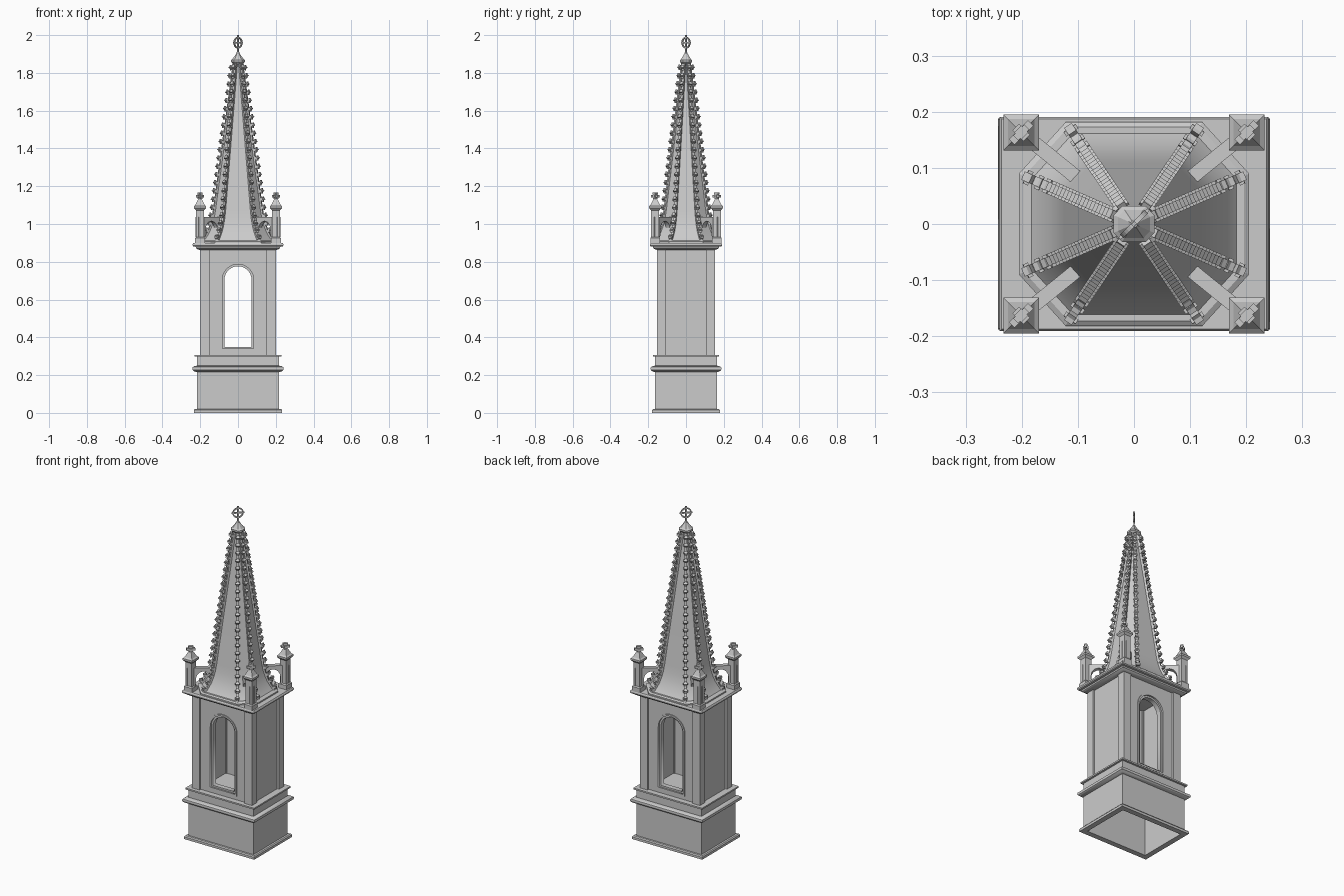
import bpy, bmesh, math
from mathutils import Matrix, Vector

if "Cube" in bpy.data.objects:
    bpy.data.objects.remove(bpy.data.objects["Cube"])

T, R = Matrix.Translation, Matrix.Rotation


def finish(name, bm, smooth=False):
    bmesh.ops.recalc_face_normals(bm, faces=bm.faces)
    me = bpy.data.meshes.new(name)
    bm.to_mesh(me)
    bm.free()
    ob = bpy.data.objects.new(name, me)
    bpy.context.collection.objects.link(ob)
    if smooth:
        bpy.ops.object.select_all(action='DESELECT')
        ob.select_set(True)
        bpy.context.view_layer.objects.active = ob
        bpy.ops.object.shade_smooth_by_angle(angle=math.radians(30))
    return ob


def loft(bm, rings, caps=(True, True)):
    """Skin a stack of equal-length point rings."""
    rows = [[bm.verts.new(p) for p in r] for r in rings]
    n = len(rows[0])
    for a, b in zip(rows, rows[1:]):
        for i in range(n):
            bm.faces.new((a[i], a[(i + 1) % n], b[(i + 1) % n], b[i]))
    if caps[0]:
        bm.faces.new(rows[0][::-1])
    if caps[1]:
        bm.faces.new(rows[-1])


def rect(hx, hy, z, cx=0, cy=0):
    return [(cx + sx * hx, cy + sy * hy, z) for sx, sy in ((-1, -1), (1, -1), (1, 1), (-1, 1))]


def prism(bm, poly, width, mat):
    """Extrude a polygon drawn in local XZ by width along local Y."""
    loft(bm, [[mat @ Vector((u, y, z)) for u, z in poly] for y in (-width / 2, width / 2)])


def box(bm, size, mat):
    bmesh.ops.create_cube(bm, size=1, matrix=mat @ Matrix.Diagonal((*size, 1)))


# ---- base: hollow plinth, open underneath, with lip and rounded moulding
bm = bmesh.new()
prof = [(-.015, .29), (-.015, 0), (.017, 0), (.017, .014), (.012, .02), (0, .02), (0, .216), (.014, .219),
        (.023, .227), (.025, .234), (.023, .242), (.014, .248), (0, .25), (0, .298), (.012, .298), (.012, .307)]
loft(bm, [rect(.217 + d, .163 + d, z) for d, z in prof])
finish("base_plinth", bm, True)

# ---- belfry pilasters and blank side walls
bm = bmesh.new()
for sx in (-1, 1):
    for sy in (-1, 1):
        box(bm, (.05, .048, .565), T((sx * .175, sy * .129, .5875)))
finish("corner_pilasters", bm)
bm = bmesh.new()
for sx in (-1, 1):
    box(bm, (.03, .23, .565), T((sx * .173, 0, .5875)))
finish("side_walls", bm)


# ---- arched front and back walls and stepped arch frames
def arch(w, z0, spring=.704, n=20):
    pts = [(-w, z0), (w, z0)]
    return pts + [(w * math.cos(math.pi * i / n), spring + w * math.sin(math.pi * i / n)) for i in range(n + 1)]


def pierced(name, outer, inner, y, depth):
    cu = bpy.data.curves.new(name, 'CURVE')
    cu.dimensions, cu.fill_mode, cu.extrude = '2D', 'BOTH', depth / 2
    for pts in (outer, inner):
        sp = cu.splines.new('POLY')
        sp.points.add(len(pts) - 1)
        for p, (x, z) in zip(sp.points, pts):
            p.co = (x, z, 0, 1)
        sp.use_cyclic_u = True
    tmp = bpy.data.objects.new(name, cu)
    bpy.context.collection.objects.link(tmp)
    bpy.context.view_layer.update()
    me = bpy.data.meshes.new_from_object(tmp.evaluated_get(bpy.context.evaluated_depsgraph_get()))
    bpy.data.objects.remove(tmp)
    me.transform(T((0, y, 0)) @ R(math.pi / 2, 4, 'X'))
    me.name = name
    ob = bpy.data.objects.new(name, me)
    bpy.context.collection.objects.link(ob)


for side, s in (("front", -1), ("back", 1)):
    wall = [(-.155, .305), (.155, .305), (.155, .87), (-.155, .87)]
    pierced(side + "_wall", wall, arch(.093, .33), s * .126, .03)
    pierced(side + "_arch_moulding", arch(.0935, .3295), arch(.083, .34), s * .130, .032)
    pierced(side + "_arch_reveal", arch(.0835, .3395), arch(.072, .35), s * .121, .03)

# ---- cornice
bm = bmesh.new()
prof = [(-.002, .862), (.012, .866), (.02, .872), (.022, .88), (.034, .881), (.038, .886), (.038, .894), (.034, .9)]
loft(bm, [rect(.202 + d, .153 + d, z) for d, z in prof])
finish("cornice", bm, True)

# ---- octagonal spire with flared foot
V1, V2 = (.19, .083), (.113, .168)
OCT = [(V1[0], -V1[1]), V1, V2, (-V2[0], V2[1]), (-V1[0], V1[1]), (-V1[0], -V1[1]), (-V2[0], -V2[1]), (V2[0], -V2[1])]
PATH = [(.97, .912), (.93, .922), (.87, .94), (.80, .965), (.74, .995), (.69, 1.03), (.65, 1.075), (.09, 1.86)]


def ring(s, z):
    return [(x * s, y * s, z) for x, y in OCT]


bm = bmesh.new()
loft(bm, [ring(s, z) for s, z in PATH])
finish("spire", bm, True)
bm = bmesh.new()
loft(bm, [ring(1.08, .895), ring(1.08, .908), ring(1.03, .914)])
finish("spire_plinth", bm)

# ---- ribs with leaf crockets along all eight edges
LEAF = [(0, -.012), (.010, -.006), (.017, -.013), (.021, -.004), (.029, 0), (.023, .007),
        (.022, .015), (.014, .011), (.008, .007), (0, .010)]
ribs, crockets = bmesh.new(), bmesh.new()
for vx, vy in OCT:
    turn, rad = R(math.atan2(vy, vx), 4, 'Z'), math.hypot(vx, vy)
    pts = [(s * rad, z) for s, z in PATH]
    prism(ribs, [(r + .007, z + .002) for r, z in pts] + [(r - .008, z - .002) for r, z in pts[::-1]], .014, turn)
    dist, step = .012, .044
    for (r0, z0), (r1, z1) in zip(pts, pts[1:]):
        length = math.hypot(r1 - r0, z1 - z0)
        while dist < length - .015 or (dist < length and z1 < 1.5):
            t = dist / length
            m = turn @ T((r0 + (r1 - r0) * t, 0, z0 + (z1 - z0) * t)) @ R(math.atan2(r1 - r0, z1 - z0), 4, 'Y')
            prism(crockets, LEAF, .016, m)
            box(crockets, (.009, .026, .009), m @ T((.017, 0, .001)) @ R(.6, 4, 'Y'))
            dist += step
        dist -= length
finish("spire_ribs", ribs)
finish("crockets", crockets)

# ---- corner pinnacles with finials, and flying buttresses
pins, fins, butt = bmesh.new(), bmesh.new(), bmesh.new()
bar = [(-.02, .93), (-.02, 1.037), (.137, 1.037), (.137, 1.0), (.112, .965)]
bar += [(.068 + .040 * math.cos(a), .97 + .045 * math.sin(a)) for a in [math.pi * i / 12 for i in range(13)]]
bar += [(.026, .93)]
for sx in (-1, 1):
    for sy in (-1, 1):
        c = (sx * .201, sy * .163)
        prof = [(.026, .895), (.026, .925), (.021, .932), (.021, 1.072), (.032, 1.084), (.032, 1.095),
                (.024, 1.102), (.010, 1.132), (.006, 1.138), (.006, 1.15)]
        loft(pins, [rect(h, h, z, *c) for h, z in prof])
        m = T((*c, 0)) @ R(math.pi / 4, 4, 'Z')
        box(fins, (.048, .014, .014), m @ T((0, 0, 1.147)))
        box(fins, (.016, .028, .014), m @ T((0, 0, 1.147)))
        box(fins, (.018, .018, .034), m @ T((0, 0, 1.150)))
        box(fins, (.028, .012, .010), m @ T((0, 0, 1.162)))
        prism(butt, bar, .026, T((*c, 0)) @ R(math.atan2(-c[1], -c[0]), 4, 'Z'))
finish("pinnacles", pins)
finish("pinnacle_finials", fins)
finish("flying_buttresses", butt)

# ---- spire cap
bm = bmesh.new()
cap = [(.12, 1.845), (.19, 1.858), (.19, 1.868), (.15, 1.874), (.05, 1.902), (.03, 1.912)]
loft(bm, [ring(s, z) for s, z in cap])
finish("spire_cap", bm)

# ---- ringed cross on the tip, turned 45 degrees
bm = bmesh.new()
m = R(math.pi / 4, 4, 'Z')
box(bm, (.008, .006, .096), m @ T((0, 0, 1.952)))
box(bm, (.072, .006, .008), m @ T((0, 0, 1.96)))
for a, b in ((.031, .024),):
    n = 24
    quads = []
    for i in range(n + 1):
        t = 2 * math.pi * i / n
        quads.append([m @ Vector((r * math.cos(t), y, 1.96 + r * math.sin(t)))
                      for r, y in ((a, -.004), (a, .004), (b, .004), (b, -.004))])
    loft(bm, quads, (False, False))
bmesh.ops.remove_doubles(bm, verts=bm.verts, dist=1e-5)
finish("ringed_cross", bm)
